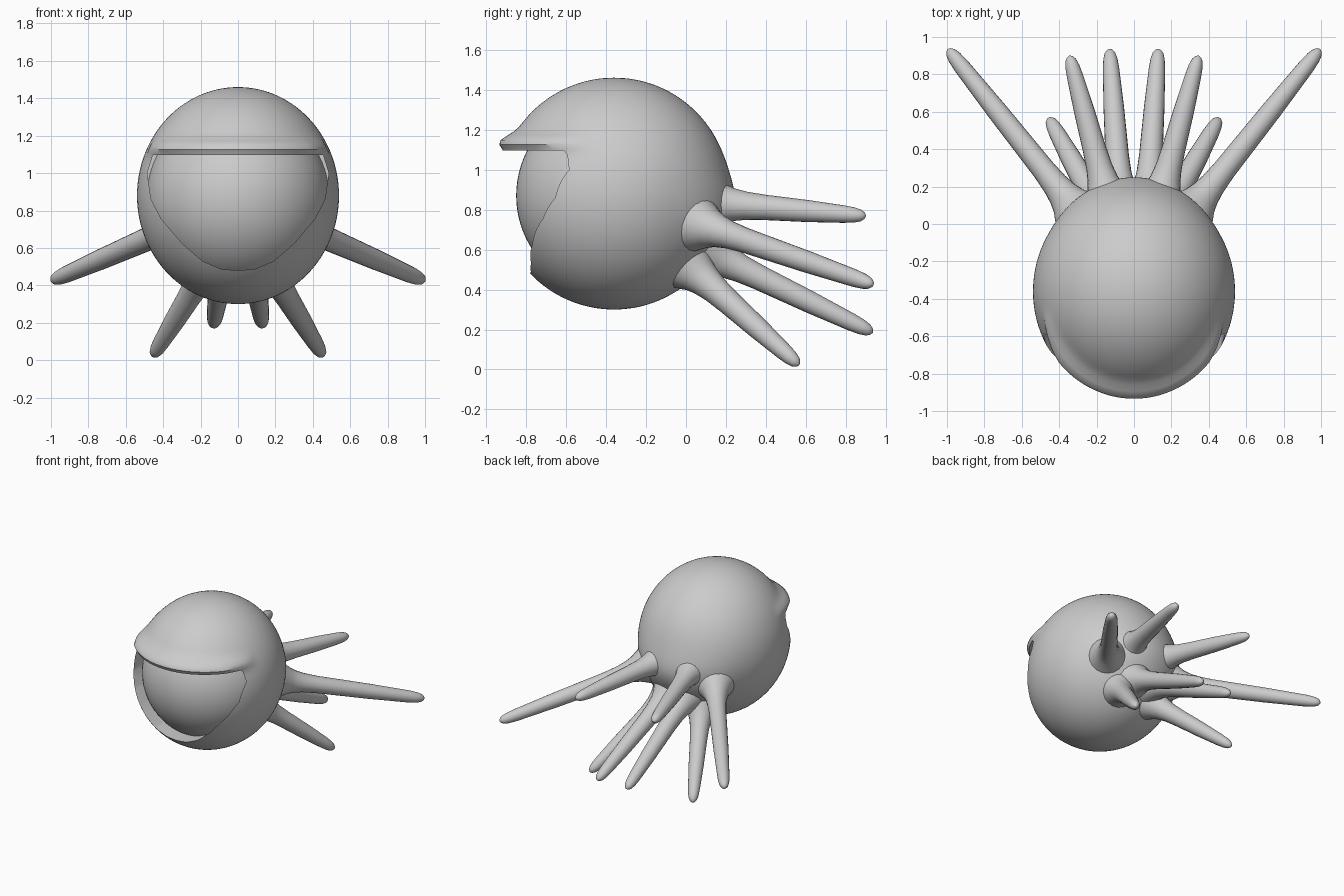
import bpy, bmesh, math
from mathutils import Vector

if "Cube" in bpy.data.objects:
    bpy.data.objects.remove(bpy.data.objects["Cube"])

CENTRE = Vector((0, -0.36, 0.88))


def make_object(name, bm):
    bmesh.ops.recalc_face_normals(bm, faces=bm.faces[:])
    mesh = bpy.data.meshes.new(name)
    bm.to_mesh(mesh)
    bm.free()
    ob = bpy.data.objects.new(name, mesh)
    bpy.context.collection.objects.link(ob)
    return ob


def smooth(ob, angle=40):
    bpy.ops.object.select_all(action='DESELECT')
    ob.select_set(True)
    bpy.context.view_layer.objects.active = ob
    bpy.ops.object.shade_smooth_by_angle(angle=math.radians(angle))


def ellipsoid(size, centre, u=96, v=72):
    bm = bmesh.new()
    bmesh.ops.create_uvsphere(bm, u_segments=u, v_segments=v, radius=1)
    for vert in bm.verts:
        vert.co = Vector(a * b for a, b in zip(vert.co, size)) + centre
    return bm


# Hood: large ellipsoid with a brim swelling above the face
bm = ellipsoid((0.54, 0.58, 0.58), CENTRE)
for v in bm.verts:
    d = v.co - CENTRE
    front = max(0.0, min(1.0, (-d.y - 0.1) / 0.25))
    swell = 0.055 * front * math.exp(-((v.co.z - 1.14) / 0.042) ** 2)
    flat = Vector((d.x, d.y, 0))
    if flat.length > 0.01:
        v.co += flat.normalized() * swell
    # slight pull toward the tentacle roots
    if d.y > 0.3:
        v.co.y += 0.035 * (d.y - 0.3) / 0.28 * math.exp(-((v.co.z - 0.78) / 0.17) ** 2)
hood = make_object("hood", bm)

# Face opening: prism cut through the front of the hood
half = [(0.09, 0.487), (0.19, 0.53), (0.30, 0.625), (0.41, 0.755),
        (0.465, 0.86), (0.485, 1.00), (0.455, 1.097)]
outline = [(0, 0.48)] + half + [(-x, z) for x, z in reversed(half)]
bm = bmesh.new()
face = bm.faces.new([bm.verts.new((x, -1.3, z)) for x, z in outline])
ext = bmesh.ops.extrude_face_region(bm, geom=[face])
for e in ext["geom"]:
    if isinstance(e, bmesh.types.BMVert):
        e.co.y = -0.41
if not face.is_valid or len(bm.faces) < len(outline) + 2:
    bm.faces.new([v for v in bm.verts if v.co.y < -1])
cutter = make_object("opening_cutter", bm)
cutter.hide_render = True
cutter.hide_set(True)

mod = hood.modifiers.new("opening", 'BOOLEAN')
mod.operation = 'DIFFERENCE'
mod.solver = 'EXACT'
mod.object = cutter
bpy.context.view_layer.objects.active = hood
hood.select_set(True)
bpy.ops.object.modifier_apply(modifier=mod.name)
smooth(hood)
bpy.data.objects.remove(cutter)

# Face: ball inside the hood
smooth(make_object("face", ellipsoid((0.49, 0.49, 0.49), Vector((0, -0.36, 0.87)), 64, 40)))


# Tentacles: tapered tubes with flared roots and round tips
def tentacle(name, root, tip, sides=20):
    root, tip = Vector(root), Vector(tip)
    axis = tip - root
    length = axis.length
    axis.normalize()
    a = axis.cross(Vector((0, 0, 1))).normalized()
    b = a.cross(axis)
    stations = [(-0.08, 0.15), (-0.03, 0.125), (0.02, 0.098), (0.07, 0.082),
                (0.14, 0.07), (0.24, 0.063), (length * 0.6, 0.055),
                (length - 0.12, 0.044), (length - 0.06, 0.038),
                (length - 0.025, 0.029), (length - 0.007, 0.016), (length, 0.003)]
    bm = bmesh.new()
    rings = []
    for t, r in stations:
        c = root + axis * t
        rings.append([bm.verts.new(c + (a * math.cos(k) + b * math.sin(k)) * r)
                      for k in (2 * math.pi * i / sides for i in range(sides))])
    for lo, hi in zip(rings, rings[1:]):
        for i in range(sides):
            j = (i + 1) % sides
            bm.faces.new((lo[i], lo[j], hi[j], hi[i]))
    bm.faces.new(rings[0])
    bm.faces.new(rings[-1])
    smooth(make_object(name, bm), 60)


arms = {
    "wide": ((0.34, 0.11, 0.71), (0.995, 0.935, 0.425)),
    "upper": ((0.15, 0.17, 0.83), (0.345, 0.9, 0.768)),
    "inner": ((0.075, 0.15, 0.565), (0.13, 0.935, 0.185)),
    "lower": ((0.17, 0.05, 0.485), (0.455, 0.565, 0.022)),
}
for part, (root, tip) in arms.items():
    for side, s in (("left", -1), ("right", 1)):
        tentacle(f"{part}_tentacle_{side}",
                 (root[0] * s, *root[1:]), (tip[0] * s, *tip[1:]))
